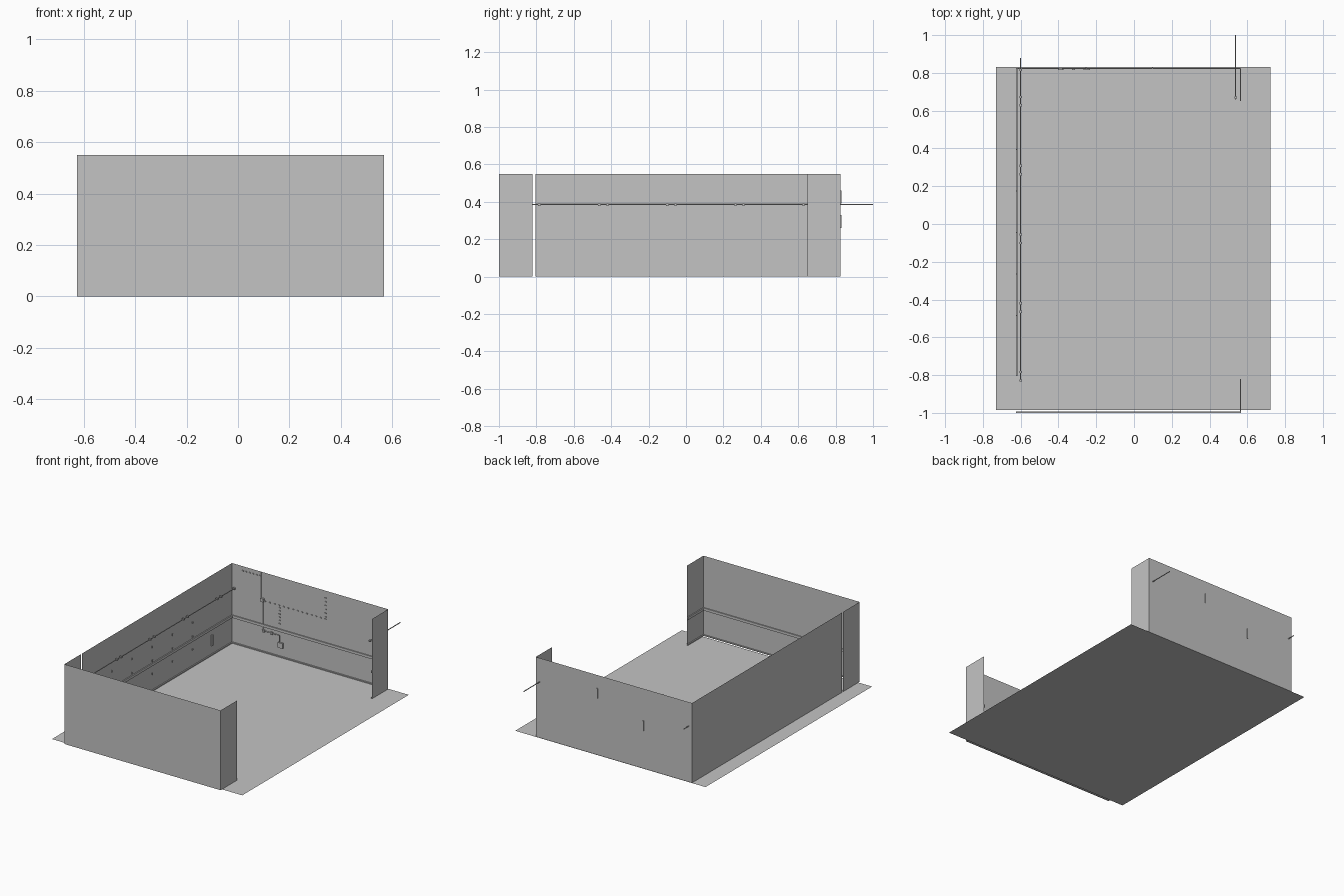
import bpy
from mathutils import Vector

cube = bpy.data.objects.get("Cube")
if cube:
    bpy.data.objects.remove(cube, do_unlink=True)

grey = bpy.data.materials.new("plain grey")
grey.use_nodes = True
colour = (0.55, 0.55, 0.55, 1)
grey.diffuse_color = colour
grey.node_tree.nodes["Principled BSDF"].inputs["Base Color"].default_value = colour


def mesh_object(name, verts, faces):
    mesh = bpy.data.meshes.new(name)
    mesh.from_pydata(verts, [], faces)
    mesh.materials.append(grey)
    obj = bpy.data.objects.new(name, mesh)
    bpy.context.collection.objects.link(obj)
    return obj


def wall(name, path, height):
    """Upright sheet following a plan path."""
    n = len(path)
    verts = [(x, y, z) for z in (0, height) for x, y in path]
    return mesh_object(name, verts, [(i, i + 1, n + i + 1, n + i) for i in range(n - 1)])


def box(name, low, high):
    bpy.ops.mesh.primitive_cube_add(size=1, location=(Vector(low) + Vector(high)) / 2)
    obj = bpy.context.object
    obj.name = name
    obj.scale = Vector(high) - Vector(low)
    obj.data.materials.append(grey)
    return obj


def pipe(name, start, end, radius):
    start, end = Vector(start), Vector(end)
    axis = end - start
    bpy.ops.mesh.primitive_cylinder_add(vertices=10, radius=radius, depth=axis.length,
                                        location=(start + end) / 2)
    obj = bpy.context.object
    obj.name = name
    obj.rotation_euler = axis.to_track_quat("Z", "Y").to_euler()
    obj.data.materials.append(grey)
    bpy.ops.object.shade_smooth_by_angle()
    return obj


LEFT, RIGHT, FRONT, BACK, TOP = -0.625, 0.567, -1.0, 0.827, 0.55

# Floor sheet
mesh_object("floor", [(-0.73, -0.985, 0), (0.722, -0.985, 0),
                      (0.722, 0.83, 0), (-0.73, 0.83, 0)], [(0, 1, 2, 3)])

# Two wall runs, split by a narrow slot and the wide opening
wall("front_walls", [(LEFT, -0.82), (LEFT, FRONT), (RIGHT, FRONT), (RIGHT, -0.82)], TOP)
wall("back_walls", [(RIGHT, 0.65), (RIGHT, BACK), (LEFT, BACK), (LEFT, -0.805)], TOP)

# Trunking and skirting along the inside of the walls
DEPTH = 0.007
for part, z0, z1 in (("trunking", 0.176, 0.194), ("skirting", 0.001, 0.008)):
    box(part + "_side", (LEFT, -0.805, z0), (LEFT + DEPTH, BACK, z1))
    box(part + "_back", (LEFT, BACK - DEPTH, z0), (RIGHT, BACK, z1))
    box(part + "_front", (LEFT, FRONT, z0), (RIGHT, FRONT + DEPTH, z1))
    box(part + "_front_return", (RIGHT - DEPTH, FRONT, z0), (RIGHT, -0.82, z1))
    box(part + "_back_return", (RIGHT - DEPTH, 0.65, z0), (RIGHT, BACK, z1))

# Long side pipe with pairs of clamps, and a short pipe through the back wall
PIPE_X, PIPE_Z = -0.60, 0.385
pipe("side_pipe", (PIPE_X, -0.835, PIPE_Z), (PIPE_X, 0.88, PIPE_Z), 0.003)
pipe("back_pipe", (0.538, 0.66, PIPE_Z), (0.538, 1.0, PIPE_Z), 0.003)


def clamp(x, y):
    box("pipe_clamp", (x - 0.007, y - 0.006, PIPE_Z - 0.006), (x + 0.007, y + 0.006, PIPE_Z + 0.006))


for i in range(5):
    middle = 0.65 - 0.364 * i
    clamp(PIPE_X, middle + 0.022)
    clamp(PIPE_X, middle - 0.022)
clamp(PIPE_X, 0.815)
clamp(0.538, 0.67)

# Conduits on the back wall
WALL_Y = BACK - 0.004
for x, z0, z1 in ((-0.40, 0.36, TOP), (-0.385, 0.15, 0.36), (-0.26, 0.08, 0.15)):
    pipe("conduit", (x, WALL_Y, z0), (x, WALL_Y, z1), 0.003)
pipe("conduit", (-0.385, WALL_Y, 0.15), (-0.26, WALL_Y, 0.15), 0.003)

# Junction and socket boxes on the back wall
for x, z, s in ((-0.39, 0.36, 0.012), (-0.38, 0.15, 0.008), (-0.32, 0.15, 0.008), (-0.25, 0.085, 0.018)):
    box("junction_box", (x - s, BACK - 0.012, z - s), (x + s, BACK, z + s))


def clips(start, end, count):
    """Row of small cable clips along the back wall."""
    a, b = Vector(start), Vector(end)
    for i in range(count):
        x, z = a.lerp(b, i / (count - 1))
        box("cable_clip", (x - 0.005, BACK - 0.006, z - 0.003), (x + 0.005, BACK, z + 0.003))


clips((-0.54, 0.52), (-0.41, 0.52), 6)
clips((-0.37, 0.355), (0.09, 0.355), 14)
clips((-0.26, 0.23), (-0.26, 0.34), 6)
clips((0.09, 0.37), (0.09, 0.50), 6)

# Small fittings on the outside of the back wall
for x, z0, z1 in ((0.097, 0.39, 0.46), (-0.254, 0.26, 0.33)):
    box("outer_fitting", (x - 0.003, BACK, z0), (x + 0.003, BACK + 0.004, z1))

# Small fixings on the side wall
for z in (0.12, 0.21, 0.305):
    for i in range(5):
        y = -0.485 + 0.22 * i
        box("wall_fixing", (LEFT, y - 0.003, z - 0.006), (LEFT + 0.005, y + 0.003, z + 0.006))
box("side_socket", (LEFT, 0.60, 0.065), (LEFT + 0.008, 0.612, 0.14))
